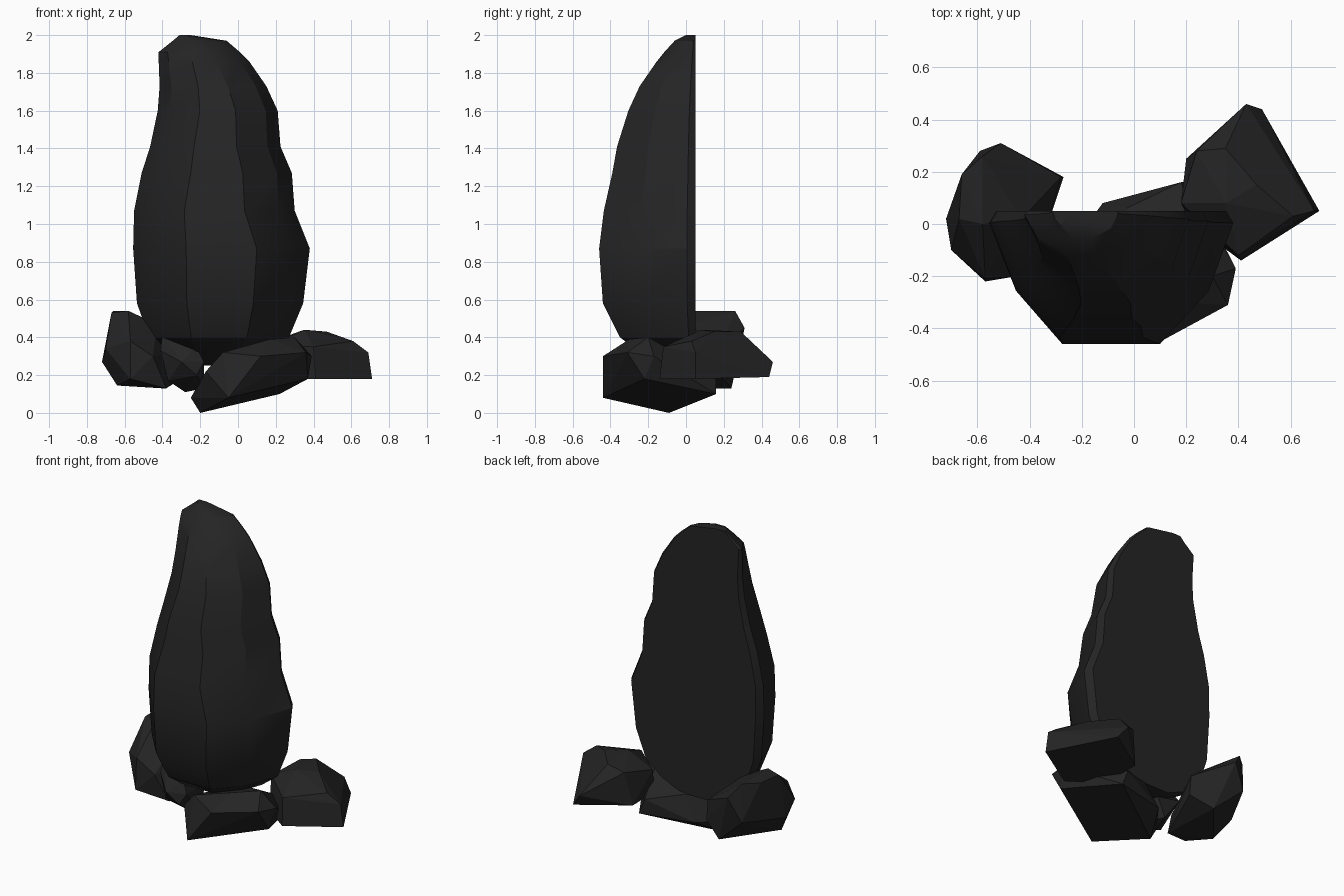
import bpy, bmesh, math

stone = bpy.data.materials.new("charcoal stone")
stone.diffuse_color = (0.018, 0.018, 0.018, 1)


def finish(bm, name, angle=None):
    bmesh.ops.recalc_face_normals(bm, faces=bm.faces)
    me = bpy.data.meshes.new(name)
    bm.to_mesh(me)
    bm.free()
    me.materials.append(stone)
    ob = bpy.data.objects.new(name, me)
    bpy.context.collection.objects.link(ob)
    if angle:
        bpy.ops.object.select_all(action='DESELECT')
        ob.select_set(True)
        bpy.context.view_layer.objects.active = ob
        bpy.ops.object.shade_smooth_by_angle(angle=math.radians(angle))


def rock(name, points):
    """Chipped boulder: convex hull of its corners, flat faces merged."""
    bm = bmesh.new()
    for p in points:
        bm.verts.new(p)
    res = bmesh.ops.convex_hull(bm, input=bm.verts)
    loose = [v for v in bm.verts if not v.link_faces]
    bmesh.ops.delete(bm, geom=loose, context='VERTS')
    bmesh.ops.dissolve_limit(bm, angle_limit=math.radians(4), verts=bm.verts, edges=bm.edges)
    finish(bm, name)


# Standing stone: half-octagon section lofted upward (z, left x, right x, front y)
levels = [
    (0.25, -0.22, 0.00, -0.08), (0.31, -0.37, 0.15, -0.23), (0.40, -0.47, 0.27, -0.35),
    (0.58, -0.535, 0.345, -0.44), (0.87, -0.555, 0.38, -0.46), (1.07, -0.55, 0.30, -0.435),
    (1.27, -0.51, 0.285, -0.39), (1.41, -0.465, 0.225, -0.365), (1.60, -0.425, 0.21, -0.305),
    (1.73, -0.415, 0.15, -0.245), (1.86, -0.42, 0.06, -0.155), (1.91, -0.42, 0.01, -0.115),
    (1.97, -0.345, -0.06, -0.06), (2.00, -0.31, -0.25, 0.0),
]
bm = bmesh.new()
rings = []
for z, xl, xr, yf in levels:
    k = 0.30 + 0.08 * max(0, (z - 0.9) / 1.1)
    section = [(0.03, 0), (0, 0.09), (0.11, 0.6), (k, 1), (1 - k, 1), (0.9, 0.6), (1, 0.09), (0.97, 0)]
    rings.append([bm.verts.new((xl + (xr - xl) * u, 0.05 + (yf - 0.05) * t, z)) for u, t in section])
for a, b in zip(rings, rings[1:]):
    for i in range(8):
        j = (i + 1) % 8
        bm.faces.new((a[i], a[j], b[j], b[i]))
bm.faces.new(rings[0])
bm.faces.new(rings[-1])
finish(bm, "standing_stone", 25)

# Boulders around the foot
rock("front_rock", [
    (-.2, -.09, 0), (-.05, -.44, .08), (.22, .16, .10), (.37, -.22, .18), (.12, -.44, .30),
    (-.25, -.1, .08), (-.17, -.3, .22), (-.08, -.33, .32), (.17, -.3, .39), (.3, -.2, .40),
    (.36, -.31, .32), (.39, -.17, .30), (.18, .16, .20), (-.12, .08, .10), (-.03, .06, .25)])
rock("right_rock", [
    (.71, .05, .18), (.49, .44, .19), (.41, -.14, .18), (.22, .0, .18), (.2, .25, .19),
    (.69, .05, .32), (.43, .46, .27), (.61, .03, .38), (.35, .08, .44), (.24, .28, .40),
    (.35, .29, .43), (.47, .15, .43), (.40, -.12, .35), (.18, .08, .36)])
rock("left_rock", [
    (-.72, .02, .27), (-.70, -.10, .34), (-.66, .19, .54), (-.58, .26, .54), (-.58, .0, .54),
    (-.67, .02, .53), (-.51, .31, .45), (-.38, -.15, .13), (-.27, .18, .20), (-.64, -.05, .145),
    (-.57, -.22, .18), (-.40, .24, .13), (-.45, -.20, .30), (-.57, -.21, .38), (-.43, .02, .47),
    (-.28, .18, .33), (-.59, .28, .30)])
rock("small_rock", [
    (-.41, -.20, .33), (-.40, -.16, .42), (-.22, -.24, .35), (-.18, -.26, .27), (-.18, -.18, .13),
    (-.28, -.14, .11), (-.37, -.20, .17), (-.30, -.30, .27), (-.22, -.28, .20), (-.36, -.02, .28),
    (-.20, -.02, .25), (-.25, -.02, .13)])
